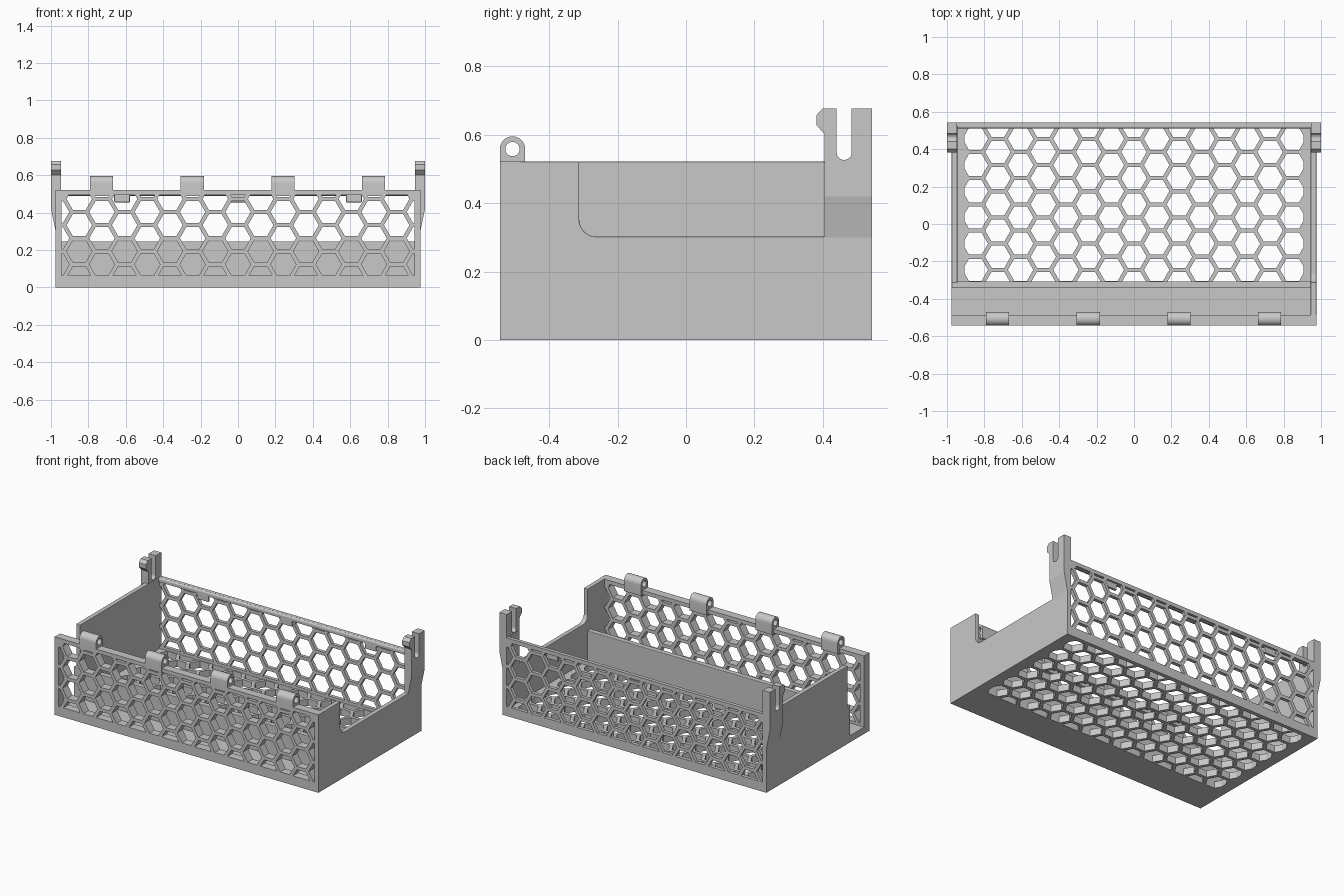
import bpy, bmesh, math
from mathutils import Vector

cube = bpy.data.objects.get("Cube")
if cube:
    bpy.data.objects.remove(cube, do_unlink=True)

grey = bpy.data.materials.new("warm_grey_plastic")
grey.use_nodes = True
grey.diffuse_color = (0.58, 0.58, 0.58, 1)
grey.node_tree.nodes["Principled BSDF"].inputs["Base Color"].default_value = grey.diffuse_color

# Overall dimensions
HX, HY, TOP = 0.975, 0.543, 0.521
INNER = 0.945
PITCH, HOLE = 0.14, 0.118

# Maps from (profile u, profile v, depth w) to model space
AXES = {
    "x": lambda u, v, w: (w, u, v),
    "y": lambda u, v, w: (u, w, v),
    "z": lambda u, v, w: (u, v, w),
}


def finish(bm, name):
    bmesh.ops.recalc_face_normals(bm, faces=bm.faces)
    mesh = bpy.data.meshes.new(name)
    bm.to_mesh(mesh)
    bm.free()
    mesh.materials.append(grey)
    obj = bpy.data.objects.new(name, mesh)
    bpy.context.collection.objects.link(obj)
    return obj


def thicken(bm, axis, w0, w1):
    """Extrude flat (u, v) faces between two depths along an axis."""
    grown = bmesh.ops.extrude_face_region(bm, geom=bm.faces[:])["geom"]
    upper = {e for e in grown if isinstance(e, bmesh.types.BMVert)}
    for vert in bm.verts:
        u, v, _ = vert.co
        vert.co = AXES[axis](u, v, w1 if vert in upper else w0)


def prism(name, points, axis, w0, w1, bevel=0.0):
    bm = bmesh.new()
    bm.faces.new([bm.verts.new((u, v, 0)) for u, v in points])
    thicken(bm, axis, w0, w1)
    obj = finish(bm, name)
    if bevel:
        mod = obj.modifiers.new("edge_bevel", "BEVEL")
        mod.width = bevel
        mod.segments = 2
        mod.limit_method = "ANGLE"
    return obj


def box(name, x, y, z, bevel=0.0):
    return prism(name, [(x[0], y[0]), (x[1], y[0]), (x[1], y[1]), (x[0], y[1])], "z", *z, bevel)


def arc(cu, cv, r, start, end, n):
    angles = [math.radians(start + (end - start) * i / n) for i in range(n + 1)]
    return [(cu + r * math.cos(a), cv + r * math.sin(a)) for a in angles]


def cut(target, cutter):
    mod = target.modifiers.new("cut", "BOOLEAN")
    mod.operation = "DIFFERENCE"
    mod.solver = "EXACT"
    mod.object = cutter
    graph = bpy.context.evaluated_depsgraph_get()
    mesh = bpy.data.meshes.new_from_object(target.evaluated_get(graph))
    target.modifiers.clear()
    target.data = mesh
    bpy.data.objects.remove(cutter, do_unlink=True)


def honeycomb(target, u_range, v_range, axis, w0, w1, v_origin):
    """Cut hexagonal holes, clipped to a rectangle, through a panel."""
    bm = bmesh.new()
    step = PITCH * math.sqrt(3) / 2
    for col in range(-9, 10):
        for row in range(-7, 8):
            cv = v_origin + (row + 0.5 * (col % 2)) * PITCH
            ring = arc(col * step, cv, HOLE / math.sqrt(3), 0, 300, 5)
            bm.faces.new([bm.verts.new((u, v, 0)) for u, v in ring])
    for i, limits in enumerate((u_range, v_range)):
        for sign, limit in zip((-1, 1), limits):
            co, no = Vector((0, 0, 0)), Vector((0, 0, 0))
            co[i], no[i] = limit, sign
            bmesh.ops.bisect_plane(bm, geom=bm.verts[:] + bm.edges[:] + bm.faces[:],
                                   plane_co=co, plane_no=no, clear_outer=True)
    slivers = [f for f in bm.faces if f.calc_area() < 0.0004]
    bmesh.ops.delete(bm, geom=slivers, context="FACES")
    thicken(bm, axis, w0, w1)
    cutter = finish(bm, "hex_cutter")
    cutter.hide_render = True
    cut(target, cutter)


# Floor: honeycomb under the main bay, solid under the front bay
floor = box("floor", (-HX, HX), (-HY, HY), (0, 0.045))
honeycomb(floor, (-0.905, 0.905), (-0.307, 0.518), "z", -0.1, 0.1, 0.105)

# Front and back honeycomb walls
front = box("front_wall", (-HX, HX), (-HY, -0.487), (0, TOP))
honeycomb(front, (-INNER, INNER), (0.063, 0.495), "y", -0.7, -0.4, 0.123)
back = box("back_wall", (-HX, HX), (0.52, HY), (0, TOP))
honeycomb(back, (-INNER, INNER), (0.063, 0.495), "y", 0.4, 0.7, 0.123)

# Rounded rail along the inside top of the back wall, with three small catches
prism("back_top_rail", [(0.53, 0.488), (0.53, TOP)]
      + arc(0.522, 0.509, 0.012, 90, 180, 4) + [(0.51, 0.494)], "x", -INNER, INNER)
for name, x in (("left", 0.62), ("middle", 0), ("right", -0.62)):
    box(name + "_catch", (x - 0.042, x + 0.042), (0.512, 0.53), (0.455, 0.495), 0.004)

# Low divider between the two bays
box("divider", (-HX, INNER), (-0.342, -0.307), (0, 0.245), 0.003)

# Side walls: the left has a lowered opening, the right leaves the front bay open
left_profile = ([(-HY, 0), (HY, 0), (HY, TOP), (0.405, TOP), (0.405, 0.302)]
                + arc(-0.262, 0.352, 0.05, 270, 180, 8) + [(-0.312, TOP), (-HY, TOP)])
prism("left_wall", left_profile, "x", INNER, HX, 0.003)
box("right_wall", (-HX, -INNER), (-0.316, HY), (0, TOP), 0.003)

# Rear hanging posts with a slot and a catch
post_profile = ([(0.405, 0.42), (HY, 0.42), (HY, 0.677), (0.484, 0.677)]
                + arc(0.462, 0.548, 0.022, 0, -180, 10)
                + [(0.44, 0.677), (0.4, 0.677), (0.381, 0.657), (0.381, 0.628), (0.405, 0.602)])
for name, s in (("left", 1), ("right", -1)):
    prism(name + "_post", post_profile, "x", s * 0.947, s * 1.0)
    prism(name + "_post_taper", [(s * 0.95, 0.42), (s * 1.0, 0.42), (s * HX, 0.30), (s * 0.95, 0.30)],
          "y", 0.405, HY)

# Hinge knuckles on the front wall
for i, x in enumerate((-0.73, -0.245, 0.24, 0.725)):
    ring = arc(-0.507, 0.558, 0.037, 0, 180, 16)
    knuckle = prism(f"hinge_knuckle_{i + 1}", [(-0.47, 0.49)] + ring + [(-0.544, 0.49)],
                    "x", x - 0.062, x + 0.062)
    pin = prism("pin_cutter", arc(-0.507, 0.558, 0.021, 0, 345, 23), "x", x - 0.1, x + 0.1)
    pin.hide_render = True
    cut(knuckle, pin)
    bpy.ops.object.select_all(action="DESELECT")
    knuckle.select_set(True)
    bpy.context.view_layer.objects.active = knuckle
    bpy.ops.object.shade_smooth_by_angle(angle=math.radians(35))
